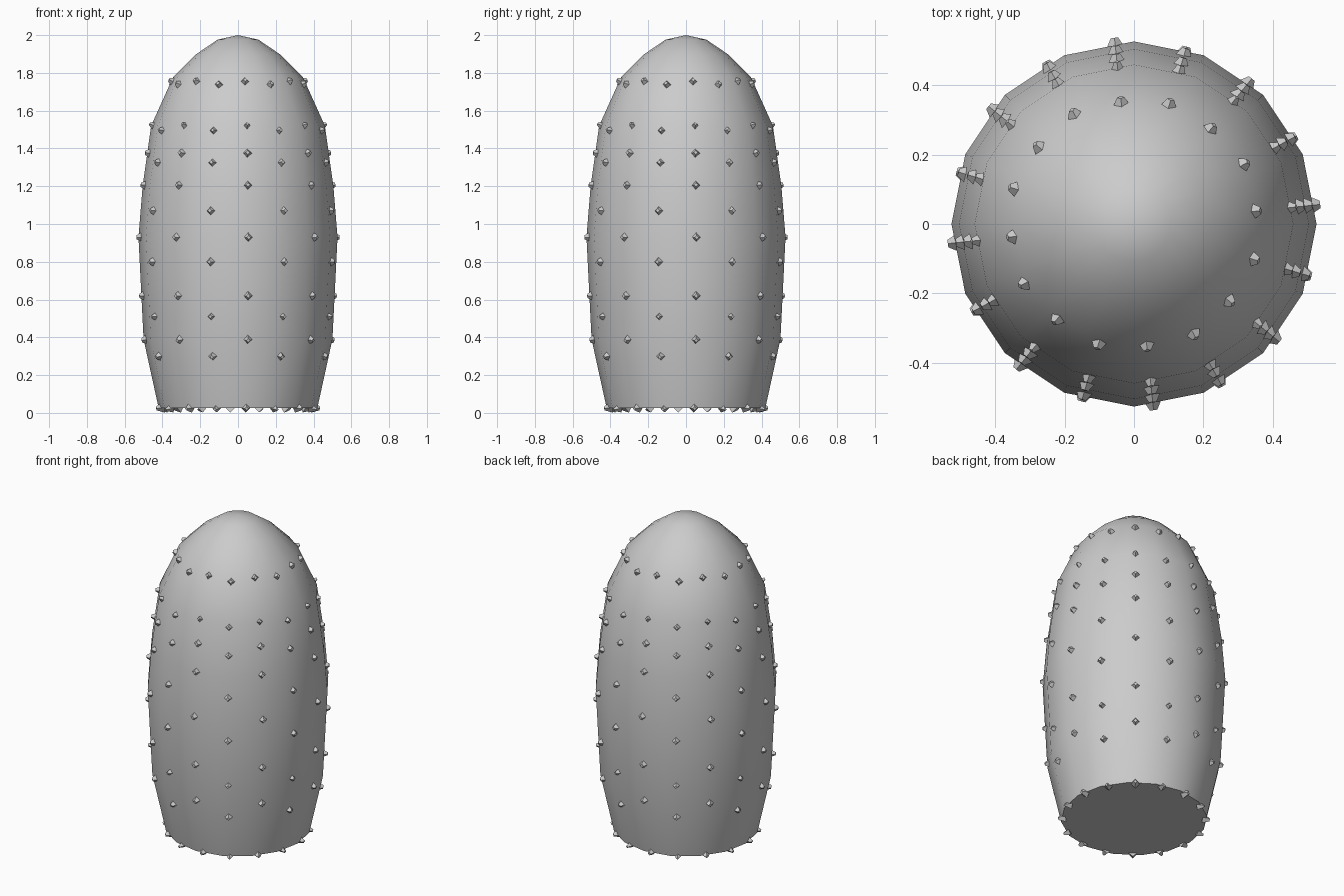
import bpy, bmesh, math
from mathutils import Vector, Matrix

if "Cube" in bpy.data.objects:
    bpy.data.objects.remove(bpy.data.objects["Cube"])

SIDES = 16
PROFILE = [(0.42, 0.025), (0.50, 0.39), (0.527, 0.93), (0.505, 1.2),
           (0.46, 1.52), (0.345, 1.775), (0.22, 1.9), (0.108, 1.976)]


def make_object(name, bm):
    bmesh.ops.recalc_face_normals(bm, faces=bm.faces)
    me = bpy.data.meshes.new(name)
    bm.to_mesh(me)
    bm.free()
    ob = bpy.data.objects.new(name, me)
    bpy.context.collection.objects.link(ob)
    return ob


# Body: 16-sided lathe with flat base and rounded tip
bm = bmesh.new()
rings = []
for r, z in PROFILE:
    rings.append([bm.verts.new((r * math.cos(i * math.tau / SIDES),
                                r * math.sin(i * math.tau / SIDES), z))
                  for i in range(SIDES)])
for a, b in zip(rings, rings[1:]):
    for i in range(SIDES):
        j = (i + 1) % SIDES
        bm.faces.new((a[i], a[j], b[j], b[i]))
tip = bm.verts.new((0, 0, 2.0))
for i in range(SIDES):
    bm.faces.new((rings[-1][i], rings[-1][(i + 1) % SIDES], tip))
bm.faces.new(rings[0][::-1])
body = make_object("cactus_body", bm)
bpy.context.view_layer.objects.active = body
body.select_set(True)
bpy.ops.object.shade_smooth_by_angle(angle=math.radians(40))


def surface(z):
    """Radius and outward slope direction (radial, up) at a height."""
    for (r0, z0), (r1, z1) in zip(PROFILE, PROFILE[1:]):
        if z <= z1:
            break
    t = max(0, (z - z0) / (z1 - z0))
    return r0 + (r1 - r0) * t, Vector((z1 - z0, 0, r0 - r1)).normalized()


# Spines: blunt four-sided points, alternate columns staggered in height
EVEN = [(1.755, .026), (1.522, .021), (1.375, .028), (1.205, .027),
        (0.93, .027), (0.62, .028), (0.388, .027), (0.027, .025)]
ODD = [(1.738, .026), (1.495, .024), (1.325, .026), (1.07, .027),
       (0.80, .028), (0.51, .023), (0.30, .027), (0.022, .020)]
bm = bmesh.new()
for col in range(SIDES):
    ang = math.radians(6 + 22.5 * col)
    # chord correction for the flat body facet
    k = math.cos(math.pi / SIDES) / math.cos(math.radians(5.25))
    for z, s in (ODD if col % 2 else EVEN):
        r, n = surface(z)
        up = Vector((-n.z, 0, n.x))
        side = Vector((0, 1, 0))
        basis = Matrix((up, side, n)).transposed().to_4x4()
        m = (Matrix.Rotation(ang, 4, 'Z')
             @ Matrix.Translation(Vector((r * k, 0, z)) + n * 0.001) @ basis)
        bmesh.ops.create_cone(bm, cap_ends=True, segments=4, radius1=s * 1.2,
                              radius2=s * 0.4, depth=0.04,
                              matrix=m @ Matrix.Rotation(0, 4, 'Z'))
for v in bm.verts:
    v.co.z = max(v.co.z, 0)
make_object("spines", bm)
